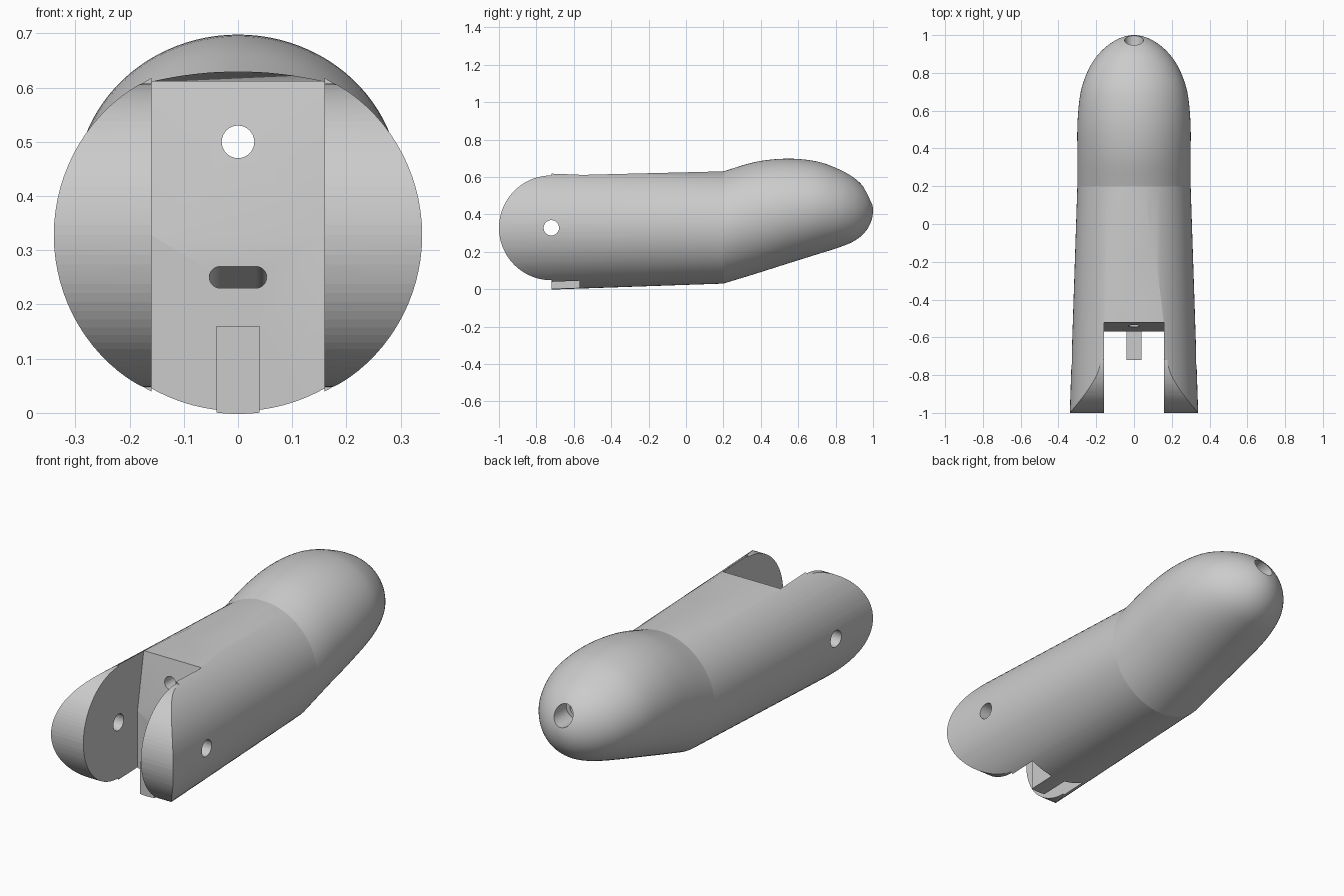
import bpy, bmesh, math
from mathutils import Matrix

if "Cube" in bpy.data.objects:
    bpy.data.objects.remove(bpy.data.objects["Cube"])

SEG = 96
AXIS_Z = 0.328

grey = bpy.data.materials.new("plain_grey")
grey.diffuse_color = (0.6, 0.6, 0.6, 1)
grey.use_nodes = True
grey.node_tree.nodes["Principled BSDF"].inputs["Base Color"].default_value = grey.diffuse_color


def finish(name, bm):
    bmesh.ops.recalc_face_normals(bm, faces=bm.faces)
    me = bpy.data.meshes.new(name)
    bm.to_mesh(me)
    bm.free()
    ob = bpy.data.objects.new(name, me)
    bpy.context.collection.objects.link(ob)
    me.materials.append(grey)
    return ob


def prism(name, yz, x0, x1):
    """Extrude a y-z outline along x."""
    bm = bmesh.new()
    a = [bm.verts.new((x0, y, z)) for y, z in yz]
    b = [bm.verts.new((x1, y, z)) for y, z in yz]
    bm.faces.new(a)
    bm.faces.new(b)
    for i in range(len(yz)):
        j = (i + 1) % len(yz)
        bm.faces.new((a[i], a[j], b[j], b[i]))
    return finish(name, bm)


def rod(name, r, length, centre, axis):
    bm = bmesh.new()
    rot = Matrix.Rotation(math.pi / 2, 4, 'Y' if axis == 'x' else 'X')
    bmesh.ops.create_cone(bm, cap_ends=True, segments=48, radius1=r, radius2=r,
                          depth=length, matrix=Matrix.Translation(centre) @ rot)
    return finish(name, bm)


def cut(ob, cutter):
    bpy.context.view_layer.objects.active = ob
    m = ob.modifiers.new("cut", 'BOOLEAN')
    m.operation, m.solver, m.object = 'DIFFERENCE', 'EXACT', cutter
    bpy.ops.object.modifier_apply(modifier=m.name)
    bpy.data.objects.remove(cutter)


# Fingertip stations: y, bottom z, top z, half width
tip = [(0.20, 0.03, 0.63, 0.30), (0.37, 0.082, 0.68, 0.30), (0.54, 0.136, 0.698, 0.299),
       (0.70, 0.186, 0.683, 0.282), (0.82, 0.224, 0.64, 0.24), (0.90, 0.258, 0.594, 0.187),
       (0.955, 0.303, 0.54, 0.126), (0.988, 0.358, 0.482, 0.064), (1.0, 0.42, 0.42, 0.0)]
before = tuple(2 * a - b for a, b in zip(tip[0], tip[1]))
y, lo, hi, w = tip[-2]
pts = [before] + tip + [(y, hi, lo, -w)]


def spline(i, t):
    p = pts[i:i + 4]
    return [0.5 * (2 * b + (c - a) * t + (2 * a - 5 * b + 4 * c - d) * t * t
                   + (3 * b - a - 3 * c + d) * t ** 3) for a, b, c, d in zip(*p)]


# Tapered round body followed by the swollen fingertip, as one closed shell
stations = [(-1.02, AXIS_Z - 0.3405, AXIS_Z + 0.3405, 0.3405)]
stations += [spline(i, k / 5) for i in range(len(tip) - 1) for k in range(5)]
bm = bmesh.new()
rings = []
for y, lo, hi, w in stations:
    rings.append([bm.verts.new((w * math.sin(a), y, (lo + hi) / 2 + (hi - lo) / 2 * math.cos(a)))
                  for a in (2 * math.pi * k / SEG for k in range(SEG))])
pole = bm.verts.new((0, 1.0, 0.42))
bm.faces.new(rings[0])
for k in range(SEG):
    n = (k + 1) % SEG
    for r, s in zip(rings, rings[1:]):
        bm.faces.new((r[k], r[n], s[n], s[k]))
    bm.faces.new((rings[-1][k], rings[-1][n], pole))
    bm.edges.get((rings[1][k], rings[1][n])).smooth = False   # crease at the tip joint
shell = finish("finger_segment", bm)

# Rounded hinge ends: remove everything outside a disc in front of the pin
arc = [(-0.72 - 0.28 * math.sin(a), AXIS_Z + 0.28 * math.cos(a))
       for a in (math.pi * k / 48 for k in range(49))]
cut(shell, prism("end_cutter", arc + [(-0.72, -0.3), (-1.2, -0.3), (-1.2, 1), (-0.72, 1)], -0.6, 0.6))

# Flat on top of the body
cut(shell, prism("flat_cutter", [(-0.571, 0.6107), (0.199, 0.6299), (0.199, 0.9), (-0.571, 0.9)], -0.5, 0.5))

# Hinge slot with a leaning back wall, leaving a small stop tab
slot = prism("slot_cutter", [(-1.3, -0.2), (-0.57, -0.2), (-0.57, AXIS_Z),
                             (-0.52, 0.613), (-0.47, 0.898), (-1.3, 0.898)], -0.16, 0.16)
cut(slot, prism("tab_space", [(-0.72, -0.3), (-0.5, -0.3), (-0.5, 0.16), (-0.72, 0.16)], -0.04, 0.04))
cut(shell, slot)

# Hinge pin hole, cord hole and its wider mouth at the tip
cut(shell, rod("pin_cutter", 0.041, 1.0, (0, -0.72, AXIS_Z), 'x'))
cut(shell, rod("cord_cutter", 0.03, 2.0, (0, 0.2, 0.5), 'y'))
cut(shell, rod("mouth_cutter", 0.05, 0.3, (0, 1.03, 0.5), 'y'))

# Downward sloping elastic channel with rounded sides
bm = bmesh.new()
ends = []
for y, z in ((-0.65, 0.28), (-0.3, 0.15)):
    ring = []
    for k in range(34):
        side = 1 if k < 17 else -1
        a = -math.pi / 2 + math.pi * (k if k < 17 else k - 1) / 16
        ring.append(bm.verts.new((side * 0.033 + 0.02 * math.cos(a), y, z + 0.02 * math.sin(a))))
    ends.append(ring)
    bm.faces.new(ring)
for k in range(34):
    n = (k + 1) % 34
    bm.faces.new((ends[0][k], ends[0][n], ends[1][n], ends[1][k]))
cut(shell, finish("channel_cutter", bm))

bpy.ops.object.select_all(action='DESELECT')
shell.select_set(True)
bpy.context.view_layer.objects.active = shell
bpy.ops.object.shade_smooth_by_angle(angle=math.radians(30))
